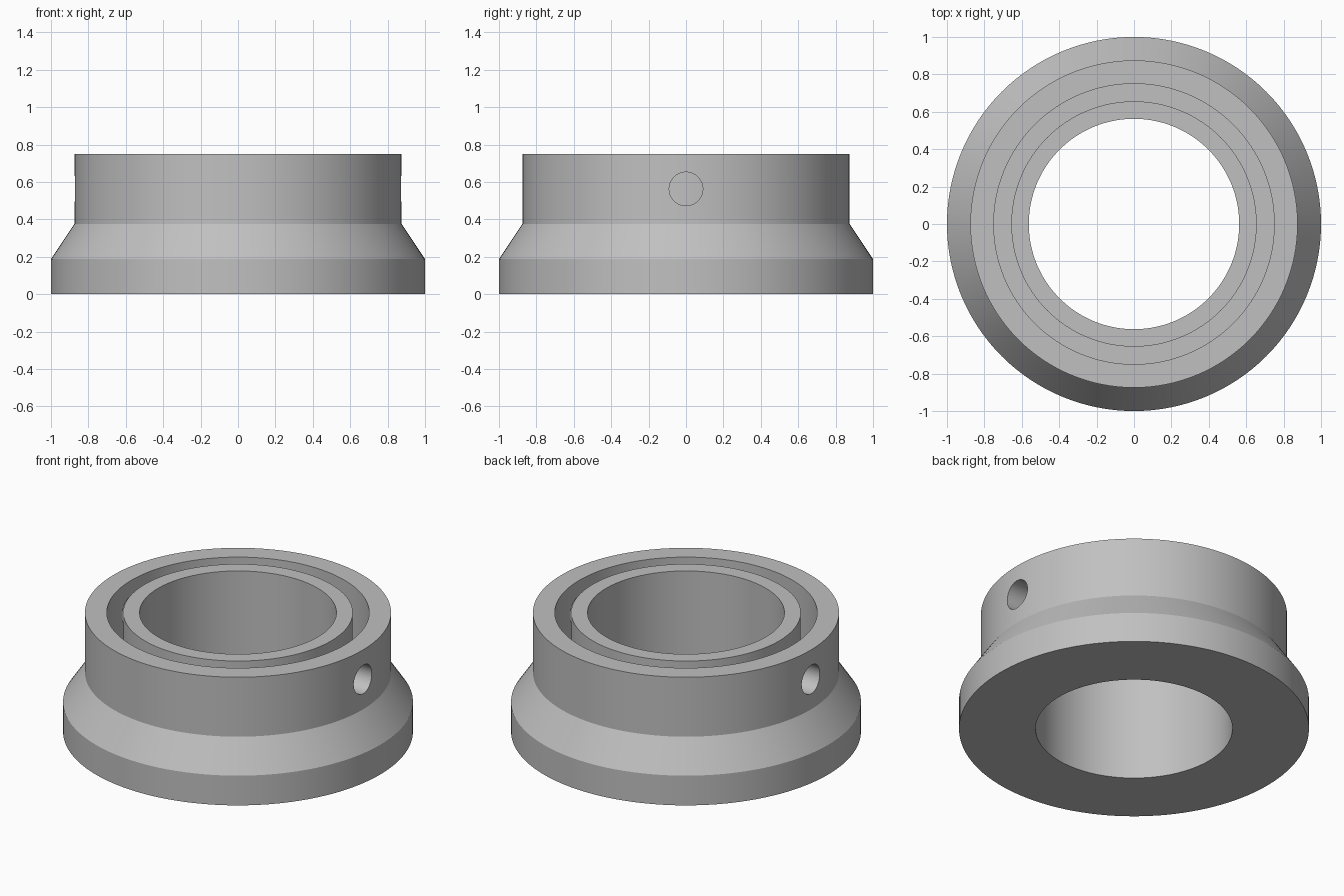
import bpy, bmesh
from math import pi, radians
from mathutils import Matrix, Vector

cube = bpy.data.objects.get("Cube")
if cube:
    bpy.data.objects.remove(cube)

SEGMENTS = 128
BORE, GROOVE_IN, GROOVE_OUT, COLLAR, FLANGE = 0.5625, 0.656, 0.75, 0.875, 1.0
BASE_TOP, SHOULDER, HOLE_Z, TOP = 0.1875, 0.375, 0.5625, 0.75

grey = bpy.data.materials.new("light_grey")
grey.use_nodes = True
grey.diffuse_color = (0.53, 0.53, 0.53, 1)
grey.node_tree.nodes["Principled BSDF"].inputs["Base Color"].default_value = grey.diffuse_color


def add_object(name, bm):
    bmesh.ops.recalc_face_normals(bm, faces=bm.faces)
    mesh = bpy.data.meshes.new(name)
    bm.to_mesh(mesh)
    bm.free()
    mesh.materials.append(grey)
    obj = bpy.data.objects.new(name, mesh)
    bpy.context.collection.objects.link(obj)
    return obj


def lathe(name, profile):
    """Spin a closed (radius, z) profile around the z axis."""
    bm = bmesh.new()
    verts = [bm.verts.new((r, 0, z)) for r, z in profile]
    edges = [bm.edges.new((a, b)) for a, b in zip(verts, verts[1:] + verts[:1])]
    bmesh.ops.spin(bm, geom=verts + edges, cent=(0, 0, 0), axis=(0, 0, 1),
                   angle=2 * pi, steps=SEGMENTS, use_merge=True)
    bmesh.ops.remove_doubles(bm, verts=bm.verts, dist=1e-5)
    return add_object(name, bm)


# Flanged collar with a straight bore and an annular groove in its top
collar = lathe("flanged_collar", [
    (BORE, 0), (FLANGE, 0), (FLANGE, BASE_TOP), (COLLAR, SHOULDER), (COLLAR, TOP),
    (GROOVE_OUT, TOP), (GROOVE_OUT, SHOULDER), (GROOVE_IN, SHOULDER),
    (GROOVE_IN, TOP), (BORE, TOP)])

# Side holes through the outer wall, opening into the groove
bm = bmesh.new()
for side in (-1, 1):
    place = Matrix.Translation(Vector((side * 0.85, 0, HOLE_Z))) @ Matrix.Rotation(pi / 2, 4, "Y")
    bmesh.ops.create_cone(bm, cap_ends=True, segments=48, radius1=0.09, radius2=0.09,
                          depth=0.3, matrix=place)
cutter = add_object("side_hole_cutter", bm)
cutter.hide_render = True

cut = collar.modifiers.new("side_holes", "BOOLEAN")
cut.operation, cut.solver, cut.object = "DIFFERENCE", "EXACT", cutter
bpy.context.view_layer.objects.active = collar
collar.select_set(True)
bpy.ops.object.modifier_apply(modifier=cut.name)
bpy.data.objects.remove(cutter)

bpy.ops.object.shade_smooth_by_angle(angle=radians(25))
